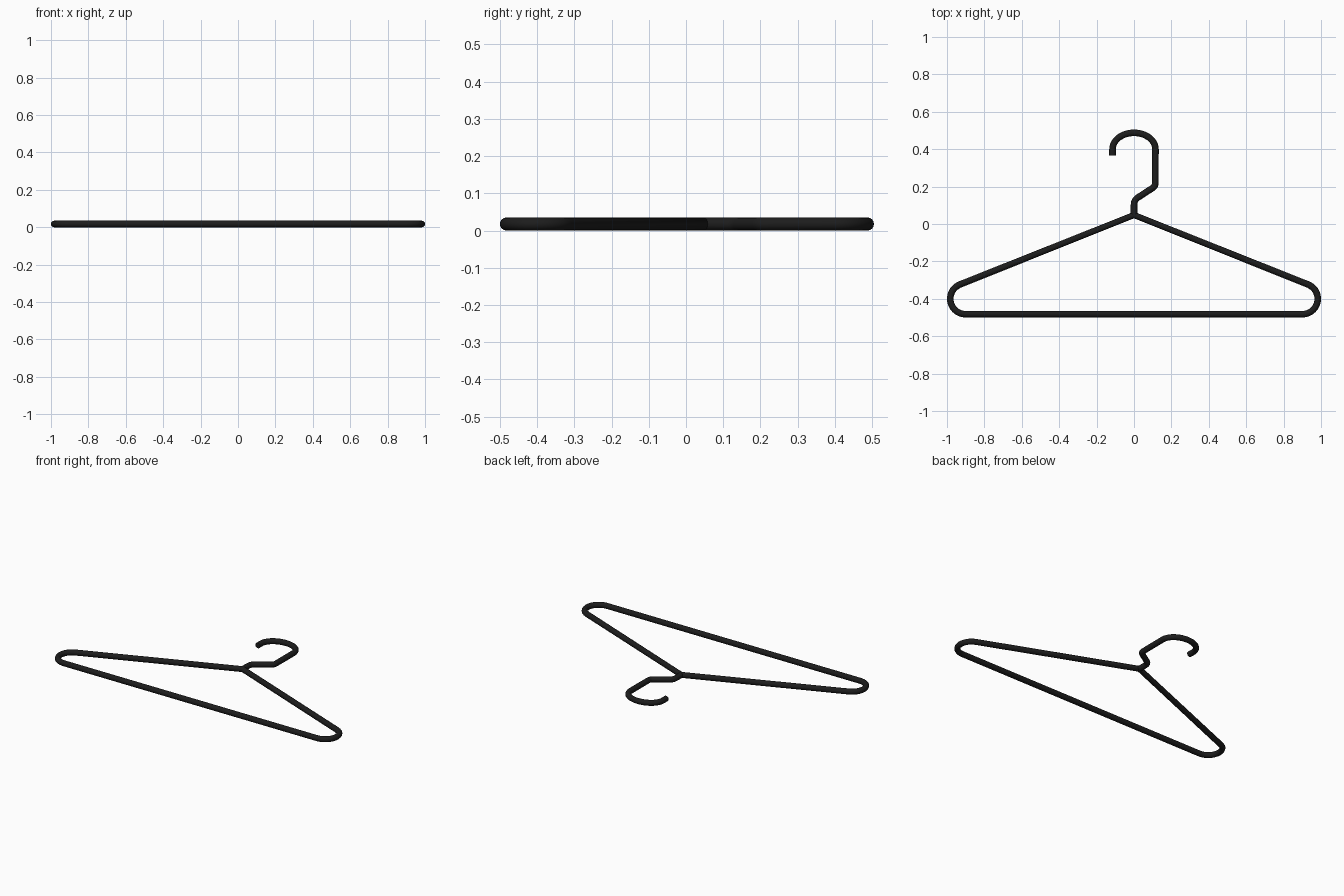
import bpy
import math

if "Cube" in bpy.data.objects:
    bpy.data.objects.remove(bpy.data.objects["Cube"])

R = 0.0175          # wire radius
black = bpy.data.materials.new("black_wire")
black.diffuse_color = (0.012, 0.012, 0.012, 1)
black.use_nodes = True
black.node_tree.nodes["Principled BSDF"].inputs["Base Color"].default_value = black.diffuse_color


def arc(cx, cy, rx, ry, a0, a1, n):
    """Points on an elliptical arc, angles in degrees."""
    pts = []
    for i in range(n + 1):
        a = math.radians(a0 + (a1 - a0) * i / n)
        pts.append((cx + rx * math.cos(a), cy + ry * math.sin(a)))
    return pts


def bend(p0, p1, p2, d, n=6):
    """Rounded corner at p1, starting a distance d before and after it."""
    def toward(q):
        l = math.dist(p1, q)
        return [p1[k] + (q[k] - p1[k]) * d / l for k in (0, 1)]
    a, b = toward(p0), toward(p2)
    return [tuple((1 - t) ** 2 * a[k] + 2 * t * (1 - t) * p1[k] + t * t * b[k] for k in (0, 1))
            for t in (i / n for i in range(n + 1))]


def wire(name, pts, closed=False):
    """Round wire swept along a flat path, converted to a smooth mesh."""
    cu = bpy.data.curves.new(name, 'CURVE')
    cu.dimensions = '3D'
    cu.bevel_depth = R
    cu.bevel_resolution = 6
    cu.use_fill_caps = not closed
    sp = cu.splines.new('POLY')
    sp.points.add(len(pts) - 1)
    for p, (x, y) in zip(sp.points, pts):
        p.co = (x, y, R, 1)
    sp.use_cyclic_u = closed
    ob = bpy.data.objects.new(name, cu)
    bpy.context.collection.objects.link(ob)
    bpy.ops.object.select_all(action='DESELECT')
    ob.select_set(True)
    bpy.context.view_layer.objects.active = ob
    bpy.ops.object.convert(target='MESH')
    ob = bpy.context.object
    ob.data.materials.clear()
    ob.data.materials.append(black)
    bpy.ops.object.shade_smooth_by_angle(angle=math.radians(40))
    return ob


# Triangular body: sloping shoulders, round ends, straight bottom bar
left_end = arc(-0.90, -0.40, 0.0825, 0.0825, 112, 270, 14)
right_end = [(-x, y) for x, y in reversed(left_end)]
wire("hanger_body", [(0, 0.048)] + left_end + right_end, closed=True)

# Hook: neck, sideways kink, upright and rounded top
base, knee, elbow, top = (0, 0.045), (0, 0.128), (0.114, 0.202), (0.114, 0.40)
hook = [base]
hook += bend(base, knee, elbow, 0.025)
hook += bend(knee, elbow, top, 0.018)
hook += arc(0, 0.40, 0.115, 0.0875, 0, 180, 20)
hook += [(-0.115, 0.365)]
wire("hook", hook)
